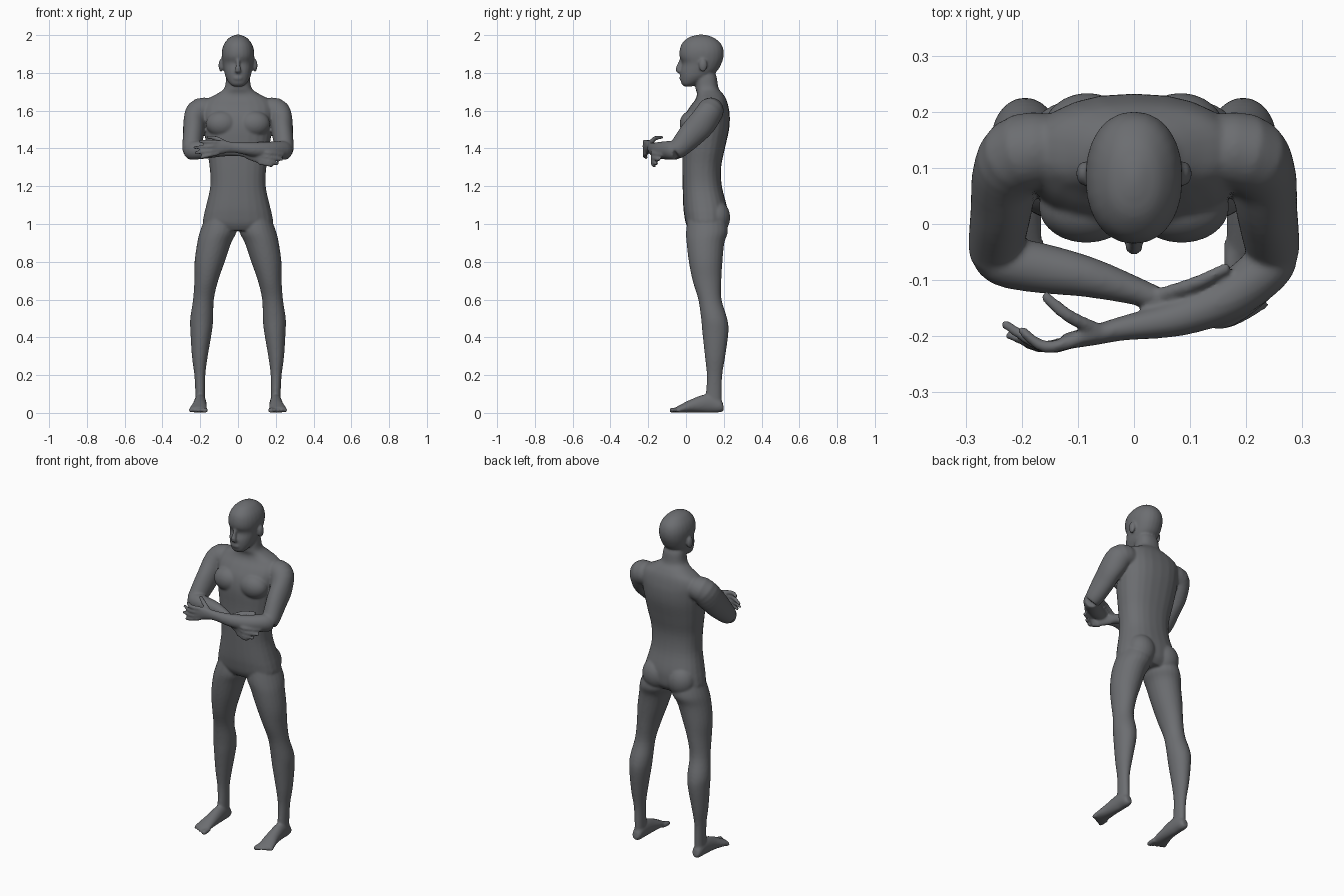
import bpy, bmesh, math
from mathutils import Vector, Matrix

skin = bpy.data.materials.new("slate grey")
skin.diffuse_color = (0.15, 0.155, 0.165, 1)
bm = bmesh.new()


def spline(keys, steps=4):
    """Catmull-Rom through tuples of any length."""
    out = []
    for i in range(len(keys) - 1):
        p = [keys[max(0, min(len(keys) - 1, i + k))] for k in (-1, 0, 1, 2)]
        for s in range(steps):
            t = s / steps
            out.append([0.5 * (2 * b + (c - a) * t + (2 * a - 5 * b + 4 * c - d) * t * t
                               + (3 * b - a - 3 * c + d) * t ** 3) for a, b, c, d in zip(*p)])
    return out + [list(keys[-1])]


def skin_rings(rings):
    loops = [[bm.verts.new(p) for p in r] for r in rings]
    n = len(loops[0])
    for a, b in zip(loops, loops[1:]):
        for i in range(n):
            bm.faces.new((a[i], a[(i + 1) % n], b[(i + 1) % n], b[i]))
    bm.faces.new(loops[0][::-1])
    bm.faces.new(loops[-1])


def oval(c, u, v, ru, rv, power=1.0, n=24):
    pts = []
    for i in range(n):
        a = 2 * math.pi * i / n
        cu, sv = math.cos(a), math.sin(a)
        pts.append(c + u * math.copysign(abs(cu) ** power, cu) * ru
                   + v * math.copysign(abs(sv) ** power, sv) * rv)
    return pts


def column(keys, side=1, power=1.0):
    """Stack of horizontal ovals: (z, centre x, half width, front y, back y)."""
    skin_rings([oval(Vector((side * x, (f + b) / 2, z)), Vector((1, 0, 0)), Vector((0, 1, 0)),
                     w, (b - f) / 2, power) for z, x, w, f, b in spline(keys)])


def limb(keys, side=1):
    """Tube along a path: (x, y, z, sideways radius, upright radius)."""
    pts = spline(keys)
    pos = [Vector((side * p[0], p[1], p[2])) for p in pts]
    rings = []
    for i, p in enumerate(pts):
        t = (pos[min(i + 1, len(pos) - 1)] - pos[max(i - 1, 0)]).normalized()
        u = t.cross(Vector((0, 0, 1))).normalized()
        rings.append(oval(pos[i], u, u.cross(t), p[3], p[4]))
    skin_rings(rings)


def ball(c, r):
    bmesh.ops.create_uvsphere(bm, u_segments=24, v_segments=16, radius=1,
                              matrix=Matrix.Translation(c) @ Matrix.Diagonal((*r, 1)))


def finger(a, mid, tip, r=0.0115):
    limb([(*a, r, r), (*mid, r, r), (*tip, r * 0.75, r * 0.75)])


# torso and neck
column([(0.965, 0, .13, .02, .19), (1.0, 0, .183, .0, .215), (1.05, 0, .18, -.01, .22),
        (1.1, 0, .168, -.015, .215), (1.2, 0, .147, -.018, .19), (1.3, 0, .15, -.02, .186),
        (1.4, 0, .166, -.02, .206), (1.5, 0, .18, -.022, .228), (1.57, 0, .187, -.008, .232),
        (1.62, 0, .19, .02, .225), (1.66, 0, .165, .05, .213), (1.69, 0, .11, .058, .195),
        (1.72, 0, .072, .05, .172), (1.78, 0, .062, .05, .162), (1.82, 0, .05, .06, .14)], power=.85)

# head
column([(1.728, 0, .025, -.01, .03), (1.742, 0, .044, -.024, .06), (1.775, 0, .064, -.03, .12),
        (1.81, 0, .074, -.03, .165), (1.85, 0, .081, -.02, .188), (1.885, 0, .086, -.034, .199),
        (1.92, 0, .085, -.034, .199), (1.955, 0, .073, -.022, .185), (1.985, 0, .048, .01, .15),
        (1.998, 0, .022, .045, .115), (2.003, 0, .006, .07, .09)], power=.92)
limb([(0, -.022, 1.875, .008, .01), (0, -.036, 1.84, .011, .012),
      (0, -.042, 1.815, .017, .014), (0, -.03, 1.803, .012, .008)])          # nose
ball((0, -.027, 1.772), (.024, .009, .011))                                 # mouth

for s in (1, -1):
    ball((s * .09, .09, 1.84), (.013, .022, .035))                          # ear
    ball((s * .085, .03, 1.53), (.085, .064, .07))                          # chest muscle
    ball((s * .083, .16, 1.035), (.082, .074, .09))                         # buttock
    # leg
    column([(1.03, .095, .08, .01, .21), (.96, .105, .097, .0, .222), (.9, .126, .09, .003, .203),
            (.8, .15, .08, .015, .193), (.7, .168, .063, .035, .187), (.6, .183, .055, .065, .188),
            (.5, .192, .061, .08, .218), (.43, .195, .057, .086, .225), (.3, .202, .042, .1, .208),
            (.2, .202, .029, .11, .192), (.1, .2, .026, .105, .19), (.03, .2, .027, .1, .19)], s)
    # foot and toes
    limb([(.2, .198, .035, .018, .02), (.2, .18, .035, .028, .034), (.2, .12, .05, .032, .05),
          (.203, .04, .038, .038, .037), (.21, -.02, .023, .046, .023),
          (.212, -.05, .016, .045, .015)], s)
    for i in range(5):
        r = .014 if i == 0 else .0105
        x, tip = s * (.174 + i * .019), -.087 + .009 * i
        finger((x, -.03, .016), (x, tip + .015, .014), (x, tip, .012), r)
    # shoulder and upper arm
    limb([(.11, .13, 1.595, .06, .06), (.195, .128, 1.597, .07, .072), (.228, .09, 1.54, .06, .075),
          (.236, .03, 1.475, .055, .07), (.245, -.03, 1.41, .05, .056),
          (.25, -.06, 1.385, .044, .048)], s)

# left forearm, crossing in front
limb([(.255, -.05, 1.385, .04, .046), (.235, -.08, 1.39, .045, .05), (.17, -.13, 1.39, .042, .046),
      (.08, -.167, 1.395, .033, .037), (-.02, -.186, 1.405, .022, .028),
      (-.07, -.198, 1.408, .018, .034), (-.125, -.21, 1.405, .014, .042)])
for z, tip in ((1.434, (-.205, -.185, 1.437)), (1.414, (-.235, -.175, 1.405)),
               (1.393, (-.228, -.195, 1.377)), (1.375, (-.2, -.21, 1.35))):
    finger((-.105, -.208, z), (-.16, -.219, (z + tip[2]) / 2), tip)
finger((-.06, -.19, 1.425), (-.115, -.165, 1.453), (-.162, -.125, 1.46), .0125)

# right forearm, tucked behind and under
limb([(-.255, -.04, 1.385, .04, .046), (-.235, -.065, 1.39, .045, .05), (-.17, -.078, 1.392, .045, .046),
      (-.08, -.095, 1.395, .036, .038), (.02, -.125, 1.385, .023, .028),
      (.07, -.145, 1.37, .017, .034), (.13, -.168, 1.355, .014, .04)])
for z, tip in ((1.385, (.242, -.125, 1.365)), (1.365, (.238, -.14, 1.34)),
               (1.343, (.213, -.152, 1.317)), (1.325, (.18, -.162, 1.305))):
    finger((.11, -.162, z), (.165, -.175, (z + tip[2]) / 2), tip)
finger((.04, -.128, 1.395), (.11, -.105, 1.425), (.17, -.075, 1.43), .0125)

# fuse all parts into one smooth body
bmesh.ops.recalc_face_normals(bm, faces=bm.faces)
mesh = bpy.data.meshes.new("body")
bm.to_mesh(mesh)
bm.free()
mesh.materials.append(skin)
body = bpy.data.objects.new("body", mesh)
bpy.context.collection.objects.link(body)
fuse = body.modifiers.new("fuse", 'REMESH')
fuse.mode = 'VOXEL'
fuse.voxel_size = 0.006
fuse.use_smooth_shade = True
soften = body.modifiers.new("soften", 'SMOOTH')
soften.factor = 0.5
soften.iterations = 8
